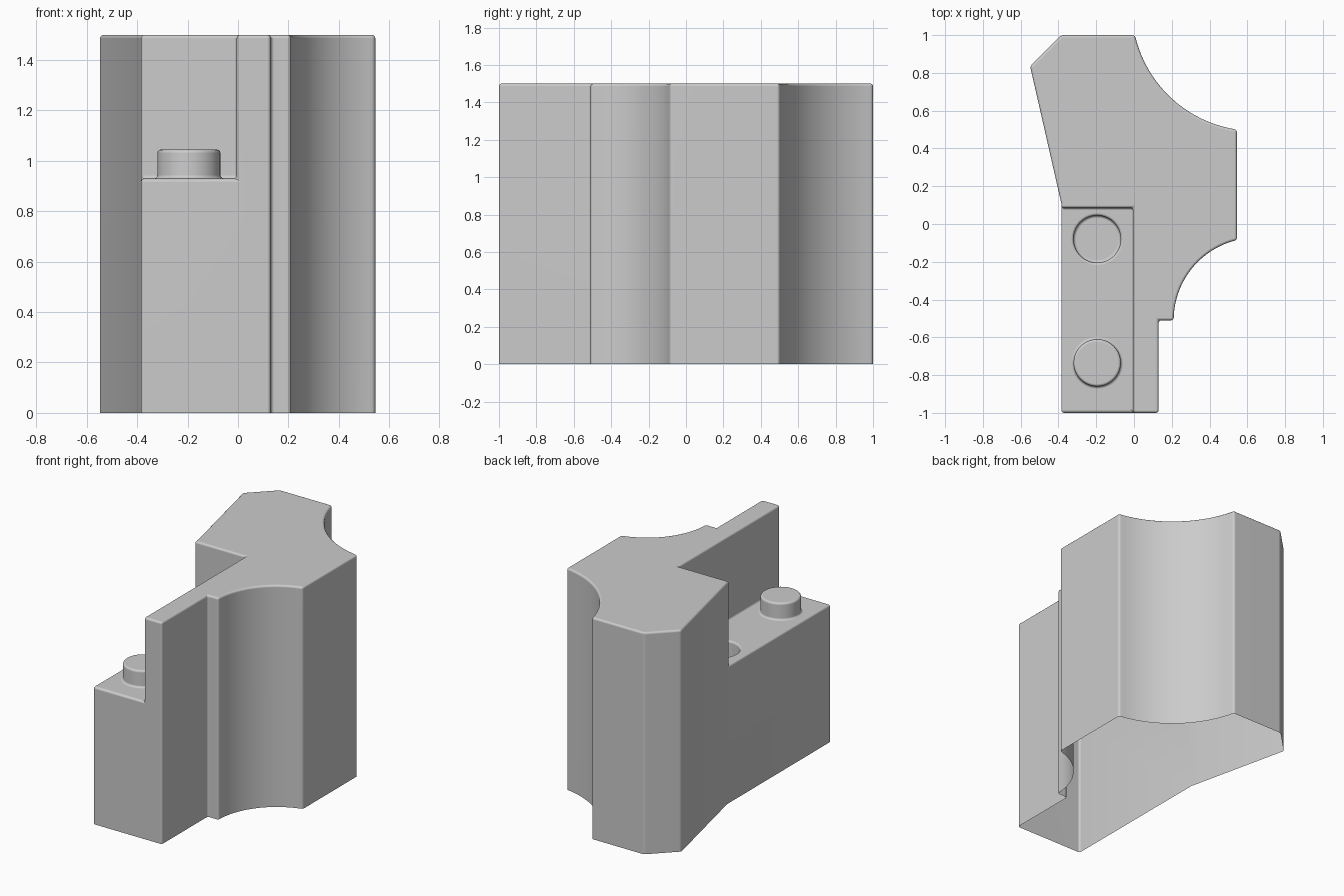
import bpy, bmesh, math
from mathutils import Vector

cube = bpy.data.objects.get("Cube")
if cube:
    bpy.data.objects.remove(cube, do_unlink=True)

grey = bpy.data.materials.new("plain_grey")
grey.use_nodes = True
colour = (0.6, 0.6, 0.6, 1)
grey.diffuse_color = colour
grey.node_tree.nodes["Principled BSDF"].inputs["Base Color"].default_value = colour


def arc(start, end, centre, steps=20):
    """Points along the short arc from start to end."""
    c = Vector(centre)
    a, b = Vector(start) - c, Vector(end) - c
    turn = math.atan2(a.x * b.y - a.y * b.x, a.dot(b))
    points = []
    for i in range(steps + 1):
        t = i / steps
        angle = math.atan2(a.y, a.x) + turn * t
        radius = a.length * (1 - t) + b.length * t
        points.append((c.x + radius * math.cos(angle), c.y + radius * math.sin(angle)))
    return points


def prism(name, outline, low, high):
    """Closed solid made by raising an outline."""
    bm = bmesh.new()
    face = bm.faces.new([bm.verts.new((x, y, low)) for x, y in outline])
    raised = bmesh.ops.extrude_face_region(bm, geom=[face])["geom"]
    top = [v for v in raised if isinstance(v, bmesh.types.BMVert)]
    bmesh.ops.translate(bm, verts=top, vec=(0, 0, high - low))
    bmesh.ops.recalc_face_normals(bm, faces=bm.faces)
    mesh = bpy.data.meshes.new(name)
    bm.to_mesh(mesh)
    bm.free()
    obj = bpy.data.objects.new(name, mesh)
    obj.data.materials.append(grey)
    bpy.context.collection.objects.link(obj)
    return obj


def circle(x, y, radius, count=40):
    return [(x + radius * math.cos(math.tau * i / count),
             y + radius * math.sin(math.tau * i / count)) for i in range(count)]


def combine(target, tool, operation):
    mod = target.modifiers.new("combine", "BOOLEAN")
    mod.operation = operation
    mod.object = tool
    mod.solver = "EXACT"
    bpy.ops.object.modifier_apply(modifier=mod.name)
    bpy.data.objects.remove(tool, do_unlink=True)


# Outline of the block with its two round scoops
outline = [(-0.385, -1), (0.13, -1), (0.13, -0.51)]
outline += arc((0.21, -0.51), (0.545, -0.085), (0.645, -0.51))
outline += arc((0.545, 0.5), (0.005, 1), (0.645, 1.14))
outline += [(-0.385, 1), (-0.55, 0.835), (-0.385, 0.11)]
block = prism("notched_block", outline, -0.2, 1.5)
bpy.ops.object.select_all(action="DESELECT")
bpy.context.view_layer.objects.active = block
block.select_set(True)

# Ledge, socket and peg
ledge = 0.93
notch = [(-0.8, -1.4), (-0.005, -1.4), (-0.005, 0.085), (-0.8, 0.085)]
combine(block, prism("ledge_cutter", notch, ledge, 2), "DIFFERENCE")
combine(block, prism("socket_cutter", circle(-0.195, -0.08, 0.125), ledge - 0.12, 1.2), "DIFFERENCE")
combine(block, prism("peg", circle(-0.195, -0.735, 0.125), ledge - 0.1, 1.045), "UNION")

# Softened edges
bevel = block.modifiers.new("soft_edges", "BEVEL")
bevel.width = 0.014
bevel.segments = 3
bevel.limit_method = "ANGLE"
bevel.angle_limit = math.radians(40)
bevel.use_clamp_overlap = False
bpy.ops.object.modifier_apply(modifier=bevel.name)

# Open underside
bm = bmesh.new()
bm.from_mesh(block.data)
bmesh.ops.bisect_plane(bm, geom=bm.verts[:] + bm.edges[:] + bm.faces[:],
                       plane_co=(0, 0, 0), plane_no=(0, 0, -1), clear_outer=True)
bm.to_mesh(block.data)
bm.free()

bpy.ops.object.shade_smooth_by_angle(angle=math.radians(35))
block.modifiers.new("even_shading", "WEIGHTED_NORMAL").keep_sharp = True
